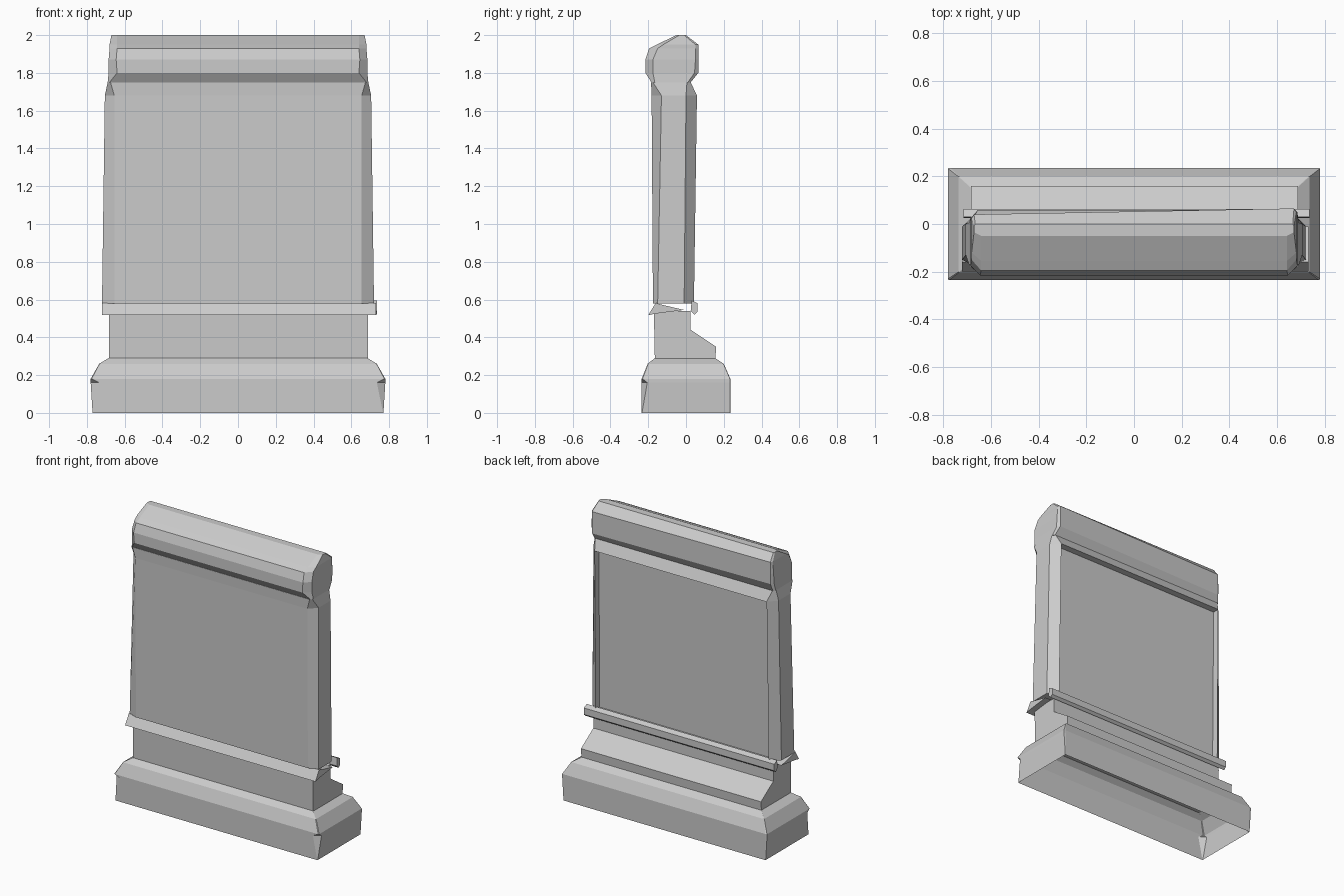
import bpy, bmesh

if "Cube" in bpy.data.objects:
    bpy.data.objects.remove(bpy.data.objects["Cube"])


def finish(bm, name):
    bmesh.ops.remove_doubles(bm, verts=bm.verts, dist=0.0005)
    bmesh.ops.recalc_face_normals(bm, faces=bm.faces)
    me = bpy.data.meshes.new(name)
    bm.to_mesh(me)
    bm.free()
    ob = bpy.data.objects.new(name, me)
    bpy.context.collection.objects.link(ob)
    return ob


def loft(rings, bottom=True, top=True):
    """Stack mirrored eight-point rings.
    Ring: z, front half width, front y, side half width, side y near front,
    side y near back, back half width, back y."""
    bm = bmesh.new()
    loops = []
    for z, wf, yf, ws, y1, y2, wb, yb in rings:
        half = [(wf, yf), (ws, y1), (ws, y2), (wb, yb)]
        pts = half + [(-x, y) for x, y in reversed(half)]
        loops.append([bm.verts.new((x, y, z)) for x, y in pts])
    walls = []
    for a, b in zip(loops, loops[1:]):
        walls.append([bm.faces.new((a[i], a[(i + 1) % 8], b[(i + 1) % 8], b[i]))
                      for i in range(8)])
    if bottom:
        bm.faces.new(loops[0][::-1])
    if top:
        bm.faces.new(loops[-1])
    return bm, walls


def extrude_x(name, profile, x0, x1):
    """Sweep a y-z profile along x."""
    bm = bmesh.new()
    a = [bm.verts.new((x0, y, z)) for y, z in profile]
    b = [bm.verts.new((x1, y, z)) for y, z in profile]
    n = len(profile)
    for i in range(n):
        j = (i + 1) % n
        bm.faces.new((a[i], a[j], b[j], b[i]))
    bm.faces.new(a)
    bm.faces.new(b)
    return finish(bm, name)


# Plinth with chipped front corners, open underneath
bm, _ = loft([
    (0.00, .768, -.235, .77, -.233, .233, .768, .235),
    (0.16, .735, -.235, .78, -.205, .233, .768, .235),
    (0.18, .775, -.235, .78, -.230, .233, .768, .235),
    (0.26, .733, -.203, .735, -.20, .198, .733, .20),
    (0.29, .684, -.165, .685, -.163, .153, .684, .155),
], bottom=False)
finish(bm, "plinth")

# Lower block with a sloped step on the back
extrude_x("lower_block", [(-.165, .285), (.155, .285), (.16, .35), (.025, .44),
                          (.025, .54), (-.17, .54)], -.683, .688)

# Ledges under the panel
extrude_x("front_ledge", [(-.20, .517), (-.16, .583), (-.13, .573), (-.01, .545),
                          (-.165, .525)], -.72, .73)
extrude_x("back_ledge", [(.025, .54), (.045, .52), (.062, .535), (.062, .58),
                         (.03, .595)], -.715, .735)

# Upright panel, chamfered corners, recessed back
bm, walls = loft([
    (0.58, .655, -.175, .72, -.15, -.01, .66, .042),
    (1.68, .655, -.182, .705, -.13, 0.0, .655, .058),
    (1.75, .675, -.185, .69, -.175, 0.005, .675, .025),
])
back = walls[0][3]
bmesh.ops.inset_region(bm, faces=[back], thickness=0.022)
inset = bmesh.ops.inset_region(bm, faces=[back], thickness=0.001)
for v in back.verts:
    v.co.y -= 0.045
finish(bm, "panel")

# Cap moulding, its back face slightly askew
bm, _ = loft([
    (1.75, .680, -.183, .69, -.165, 0.01, .68, .025),
    (1.80, .640, -.215, .685, -.175, .045, .67, .065),
    (1.87, .645, -.215, .685, -.175, .050, .67, .065),
    (1.93, .640, -.195, .68, -.150, .050, .67, .065),
    (1.95, .640, -.155, .68, -.120, .050, .67, .065),
    (2.00, .640, -.050, .67, -.035, -.010, .665, .000),
])
for v in bm.verts:
    if v.co.y > 0.03 and v.co.x < 0:
        v.co.y -= 0.025
finish(bm, "cap")
